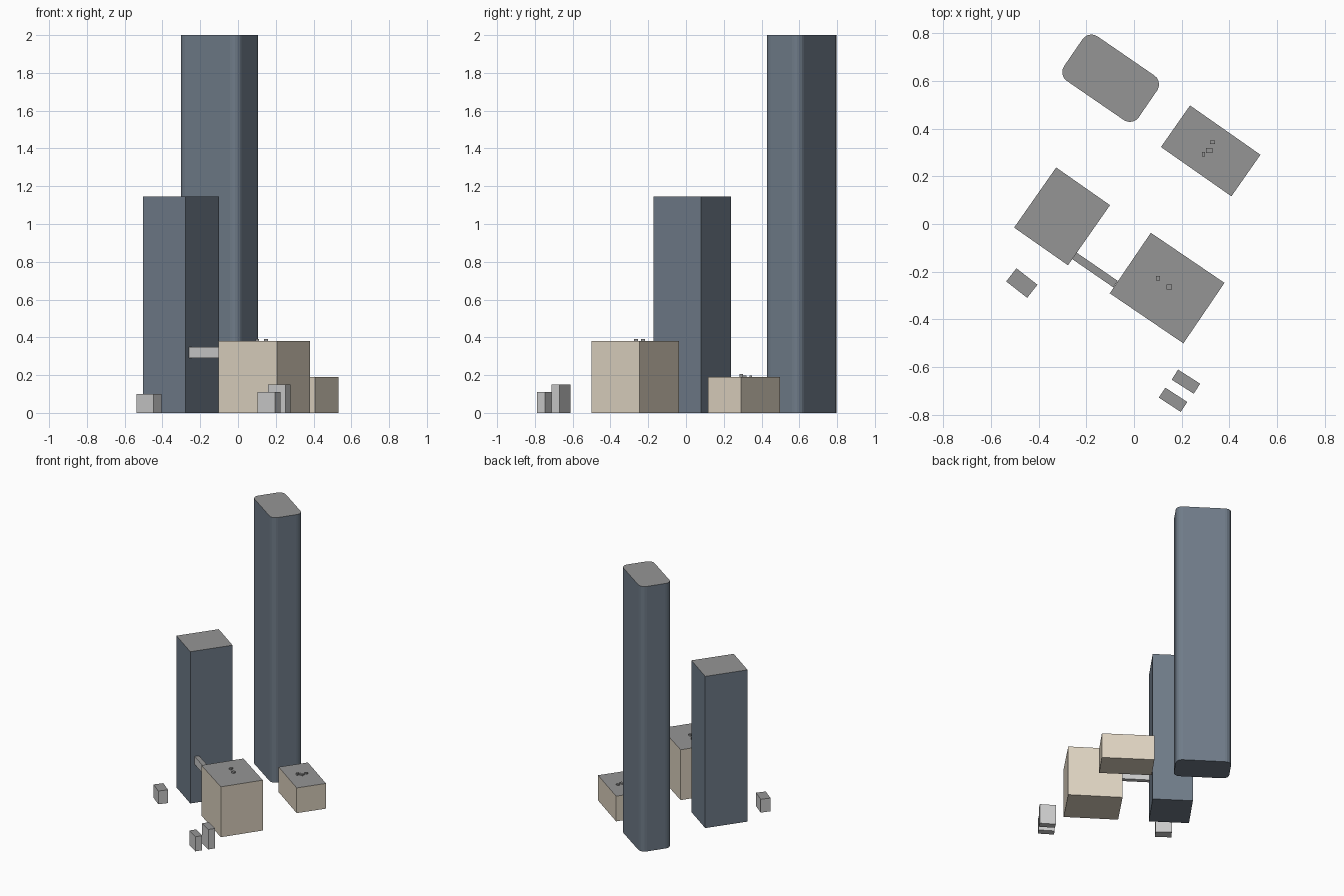
import bpy, bmesh, math
from mathutils import Matrix

if "Cube" in bpy.data.objects:
    bpy.data.objects.remove(bpy.data.objects["Cube"])


def mat(name, rgb):
    m = bpy.data.materials.new(name)
    m.diffuse_color = (*rgb, 1)
    m.use_nodes = True
    m.node_tree.nodes["Principled BSDF"].inputs["Base Color"].default_value = m.diffuse_color
    return m


glass = mat("blue_glass", (0.16, 0.20, 0.25))
stone = mat("beige_stone", (0.73, 0.65, 0.53))
pale = mat("pale_grey", (0.65, 0.65, 0.65))
roof = mat("roof_grey", (0.30, 0.30, 0.30))


def block(name, x, y, length, width, z0, z1, angle, wall, radius=0):
    """Box turned about z, walls in one colour and upward faces in roof grey."""
    bm = bmesh.new()
    bmesh.ops.create_cube(bm, size=1)
    bmesh.ops.transform(bm, matrix=Matrix.Diagonal((length, width, z1 - z0, 1)), verts=bm.verts)
    if radius:
        upright = [e for e in bm.edges
                   if abs(e.verts[0].co.z - e.verts[1].co.z) > 1e-4]
        bmesh.ops.bevel(bm, geom=upright, offset=radius, segments=5,
                        profile=0.5, affect='EDGES')
    bm.normal_update()
    for f in bm.faces:
        f.material_index = 1 if f.normal.z > 0.5 else 0
    me = bpy.data.meshes.new(name)
    bm.to_mesh(me)
    bm.free()
    me.materials.append(wall)
    me.materials.append(roof)
    ob = bpy.data.objects.new(name, me)
    ob.location = (x, y, (z0 + z1) / 2)
    ob.rotation_euler.z = math.radians(angle)
    bpy.context.collection.objects.link(ob)
    return ob


# Towers
block("tall_tower", -0.098, 0.612, 0.38, 0.227, 0, 2.0, -34.5, glass, 0.045)
block("mid_tower", -0.302, 0.032, 0.276, 0.308, 0, 1.145, -35, glass)

# Low stone buildings
block("front_hall", 0.139, -0.269, 0.374, 0.307, 0, 0.38, -34.2, stone)
block("rear_hall", 0.322, 0.307, 0.361, 0.213, 0, 0.19, -35, stone)

# Footbridge between the middle tower and the front hall
block("footbridge", -0.164, -0.193, 0.21, 0.033, 0.29, 0.35, -34.5, pale)

# Small kiosks
block("kiosk_left", -0.471, -0.248, 0.112, 0.070, 0, 0.10, -38, pale)
block("kiosk_front_tall", 0.218, -0.662, 0.110, 0.050, 0, 0.15, -32.5, pale)
block("kiosk_front_low", 0.164, -0.738, 0.110, 0.050, 0, 0.11, -33, pale)

# Rooftop units
units = [(0.101, -0.228, 0.018, 0.020, 0.38, 0.392),
         (0.148, -0.265, 0.022, 0.020, 0.38, 0.392),
         (0.329, 0.343, 0.021, 0.014, 0.19, 0.199),
         (0.316, 0.309, 0.029, 0.020, 0.19, 0.199),
         (0.292, 0.293, 0.014, 0.020, 0.19, 0.206)]
for i, (x, y, l, w, z0, z1) in enumerate(units):
    block(f"roof_unit_{i + 1}", x, y, l, w, z0, z1, 0, roof)
